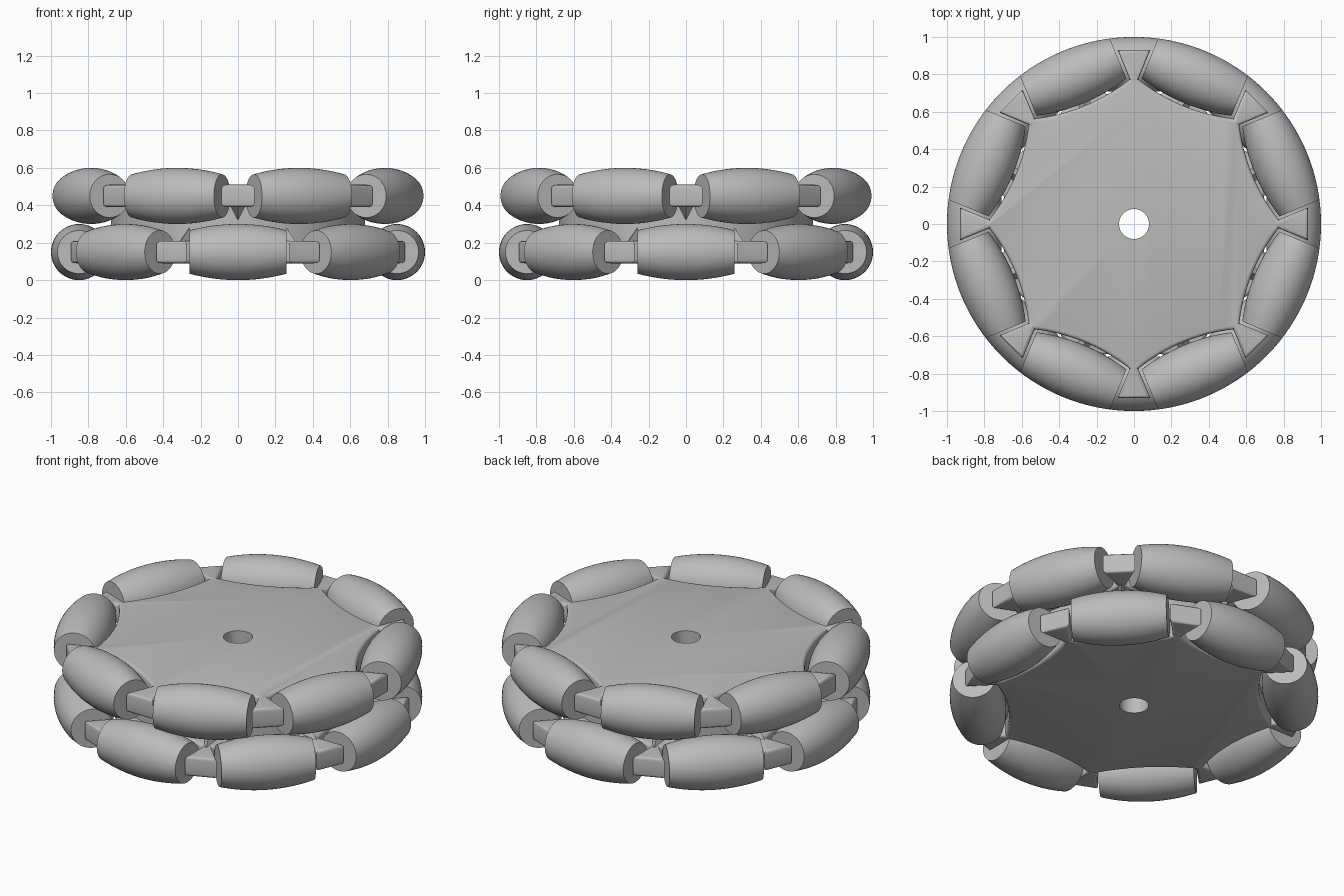
import bpy, bmesh, math
from mathutils import Matrix, Vector

old = bpy.data.objects.get("Cube")
if old:
    bpy.data.objects.remove(old)

COUNT = 8                      # rollers per row
STEP = 2 * math.pi / COUNT
AXIS = 0.85                    # distance of roller axles from the hub
HALF = 0.26                    # half length of a roller
CLEAR = 0.015                  # gap between roller and wheel
LOW, HIGH = 0.15, 0.45         # heights of the two rows
THICK = 0.06                   # half thickness of a row plate

grey = bpy.data.materials.new("light_grey")
grey.use_nodes = True
grey.diffuse_color = (0.5, 0.5, 0.5, 1)
grey.node_tree.nodes["Principled BSDF"].inputs["Base Color"].default_value = (0.5, 0.5, 0.5, 1)


def finish(bm, name, angle=35):
    bmesh.ops.recalc_face_normals(bm, faces=bm.faces)
    mesh = bpy.data.meshes.new(name)
    bm.to_mesh(mesh)
    bm.free()
    mesh.materials.append(grey)
    obj = bpy.data.objects.new(name, mesh)
    bpy.context.collection.objects.link(obj)
    bpy.ops.object.select_all(action='DESELECT')
    obj.select_set(True)
    bpy.context.view_layer.objects.active = obj
    bpy.ops.object.shade_smooth_by_angle(angle=math.radians(angle))
    return obj


def barrel(t):
    """Roller radius that keeps its outside on the wheel's round rim."""
    return math.sqrt(1 - t * t) - AXIS


def lathe(profile, steps, closed=False):
    """Spin (radius, height) points around z."""
    bm = bmesh.new()
    verts = [bm.verts.new((r, 0, z)) for r, z in profile]
    edges = [bm.edges.new(p) for p in zip(verts, verts[1:])]
    if closed:
        edges.append(bm.edges.new((verts[-1], verts[0])))
    bmesh.ops.spin(bm, geom=verts + edges, axis=(0, 0, 1), cent=(0, 0, 0),
                   angle=2 * math.pi, steps=steps, use_merge=True)
    bmesh.ops.remove_doubles(bm, verts=bm.verts, dist=0.0001)
    return bm


def make_rollers(name, z, phase):
    first = None
    for i in range(COUNT):
        angle = phase + i * STEP
        place = (Matrix.Rotation(angle, 4, 'Z') @ Matrix.Translation((AXIS, 0, z))
                 @ Matrix.Rotation(math.pi / 2, 4, 'X'))
        if first is None:
            ts = [HALF * (k / 8 - 1) for k in range(17)]
            bm = lathe([(0, -HALF)] + [(barrel(t), t) for t in ts] + [(0, HALF)], 48)
            first = obj = finish(bm, name)
        else:
            obj = bpy.data.objects.new(name, first.data)
            bpy.context.collection.objects.link(obj)
        obj.matrix_world = place


def make_plate(name, z, phase):
    """Star plate with scalloped sides and flared forks between the rollers."""
    end = HALF + CLEAR
    tip = 0.93                 # radius of the flat fork ends
    half = STEP / 2
    s_tip = (tip - end * math.sin(half)) / math.cos(half)
    outline = []
    for i in range(COUNT):
        turn = Matrix.Rotation(phase + i * STEP, 3, 'Z')
        pocket = [(AXIS - barrel(t) - CLEAR, t)
                  for t in (end * (k / 8 - 1) for k in range(17))]
        points = [(s_tip, -end)] + pocket + [(s_tip, end)]
        outline += [turn @ Vector((x, y, 0)) for x, y in points]
    bm = bmesh.new()
    base = bm.faces.new([bm.verts.new(p + Vector((0, 0, z - THICK))) for p in outline])
    up = bmesh.ops.extrude_face_region(bm, geom=[base])['geom']
    bmesh.ops.translate(bm, vec=(0, 0, 2 * THICK),
                        verts=[g for g in up if isinstance(g, bmesh.types.BMVert)])
    bmesh.ops.recalc_face_normals(bm, faces=bm.faces)
    rim = [e for e in bm.edges if abs(e.verts[0].co.z - e.verts[1].co.z) < 0.001]
    bmesh.ops.bevel(bm, geom=rim, offset=0.018, segments=3, profile=0.5,
                    affect='EDGES', clamp_overlap=False)
    plate = finish(bm, name)

    # Centre bore
    bpy.ops.mesh.primitive_cylinder_add(vertices=48, radius=0.08, depth=1, location=(0, 0, z))
    cutter = bpy.context.object
    cutter.hide_render = True
    cut = plate.modifiers.new("bore", 'BOOLEAN')
    cut.object = cutter
    cut.operation = 'DIFFERENCE'
    cut.solver = 'EXACT'
    bpy.context.view_layer.objects.active = plate
    bpy.ops.object.modifier_apply(modifier=cut.name)
    bpy.data.objects.remove(cutter)


def make_webs(name, z, inward, phase):
    """Tapered ribs that brace each fork against the core."""
    for i in range(COUNT):
        bm = bmesh.new()
        z0 = z + inward * (THICK - 0.02)
        root = [bm.verts.new(p) for p in ((0.66, -0.05, z0), (0.66, 0.05, z0),
                                          (0.66, 0, z0 + inward * 0.1))]
        nose = [bm.verts.new(p) for p in ((0.8, -0.02, z0), (0.8, 0.02, z0),
                                          (0.8, 0, z0 + inward * 0.02))]
        bm.faces.new(root)
        bm.faces.new(nose)
        for a in range(3):
            b = (a + 1) % 3
            bm.faces.new((root[a], root[b], nose[b], nose[a]))
        web = finish(bm, name)
        web.rotation_euler.z = phase + i * STEP


# Two rows, turned half a step from one another
for label, z, inward, phase in (("lower", LOW, 1, 0), ("upper", HIGH, -1, STEP / 2)):
    make_rollers(label + "_roller", z, phase)
    make_plate(label + "_plate", z, phase)
    make_webs(label + "_fork_web", z, inward, phase + STEP / 2)

# Core drum joining the plates
low, high = LOW + THICK - 0.03, HIGH - THICK + 0.03
finish(lathe([(0.08, low), (0.68, low), (0.68, high), (0.08, high)], 96, closed=True), "core_drum")
